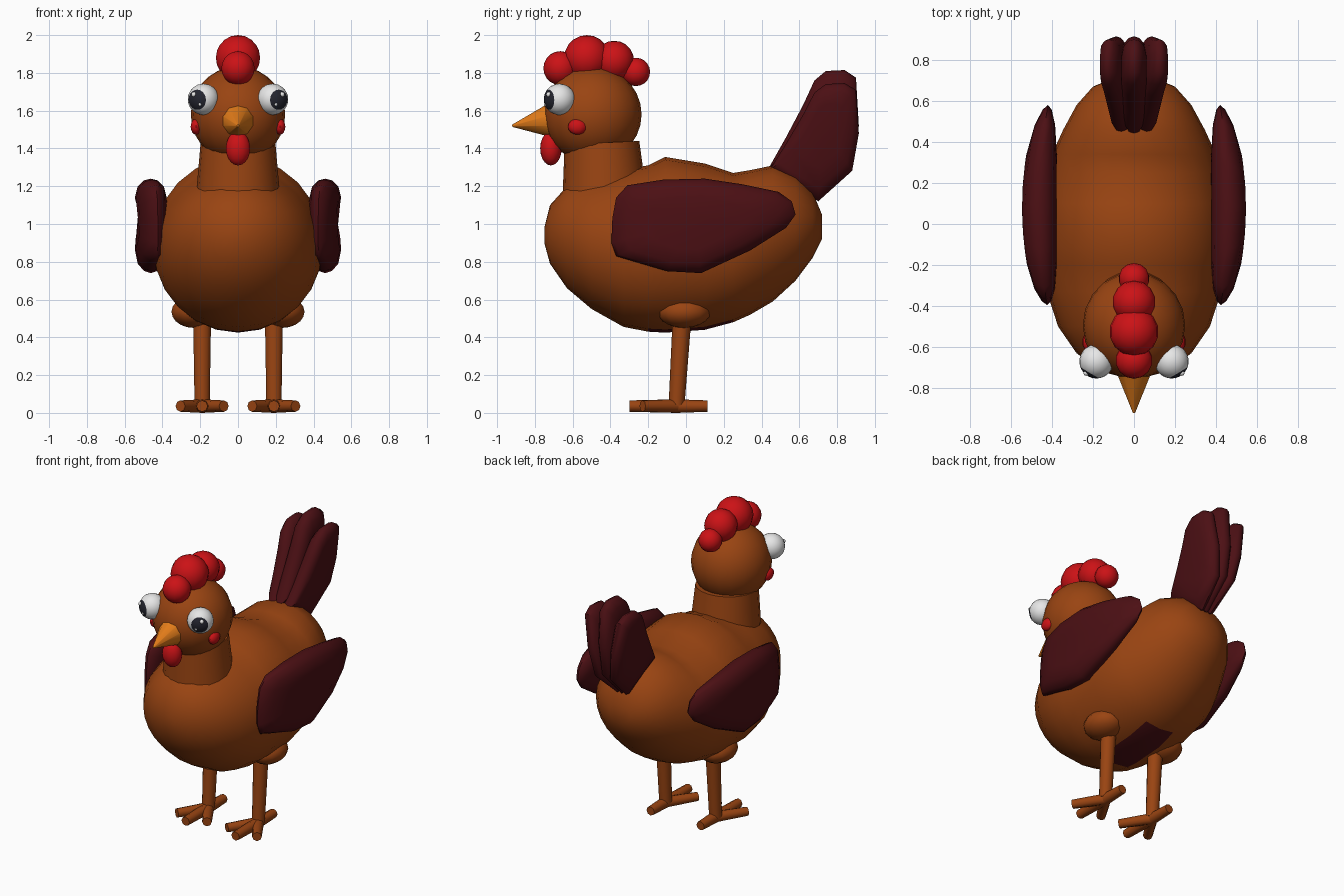
import bpy, bmesh, math
from mathutils import Vector, Matrix

if "Cube" in bpy.data.objects:
    bpy.data.objects.remove(bpy.data.objects["Cube"])


def material(name, rgb):
    m = bpy.data.materials.new(name)
    m.diffuse_color = (*rgb, 1)
    m.use_nodes = True
    m.node_tree.nodes["Principled BSDF"].inputs["Base Color"].default_value = m.diffuse_color
    return m


BROWN = material("brown feathers", (0.32, 0.058, 0.006))
DARK = material("dark maroon feathers", (0.072, 0.005, 0.007))
RED = material("red skin", (0.60, 0.006, 0.008))
ORANGE = material("orange beak", (0.76, 0.20, 0.010))
WHITE = material("eye white", (0.85, 0.85, 0.85))
BLACK = material("pupil black", (0.017, 0.018, 0.028))


def finish(name, bm, mats, angle=50):
    bmesh.ops.recalc_face_normals(bm, faces=bm.faces)
    me = bpy.data.meshes.new(name)
    bm.to_mesh(me)
    bm.free()
    ob = bpy.data.objects.new(name, me)
    bpy.context.collection.objects.link(ob)
    for m in mats:
        me.materials.append(m)
    bpy.ops.object.select_all(action='DESELECT')
    ob.select_set(True)
    bpy.context.view_layer.objects.active = ob
    bpy.ops.object.shade_smooth_by_angle(angle=math.radians(angle))
    return ob


def skin(bm, rings):
    """Join equal-length rings of points and cap both ends."""
    vs = [[bm.verts.new(p) for p in r] for r in rings]
    n = len(vs[0])
    for a, b in zip(vs, vs[1:]):
        for i in range(n):
            bm.faces.new((a[i], a[(i + 1) % n], b[(i + 1) % n], b[i]))
    bm.faces.new(vs[0])
    bm.faces.new(vs[-1])


def ball(name, loc, radii, mat, seg=16, rings=10):
    bm = bmesh.new()
    bmesh.ops.create_uvsphere(bm, u_segments=seg, v_segments=rings, radius=1,
                              matrix=Matrix.Translation(loc) @ Matrix.Diagonal((*radii, 1)))
    return finish(name, bm, [mat])


def add_rod(bm, a, b, r1, r2, seg=10):
    a, b = Vector(a), Vector(b)
    d = b - a
    mat = Matrix.Translation((a + b) / 2) @ d.to_track_quat('Z', 'Y').to_matrix().to_4x4()
    bmesh.ops.create_cone(bm, cap_ends=True, segments=seg, radius1=r1, radius2=r2,
                          depth=d.length, matrix=mat)


def pillow(name, outline, centre_x, thick):
    """Rounded slab from a (y, z) outline; centre_x and thick depend on y, z."""
    cy = sum(p[0] for p in outline) / len(outline)
    cz = sum(p[1] for p in outline) / len(outline)
    rings = []
    for s, t in ((0.55, -1), (0.82, -0.82), (0.96, -0.42), (1, 0),
                 (0.96, 0.42), (0.82, 0.82), (0.55, 1)):
        ring = []
        for y, z in outline:
            y, z = cy + (y - cy) * s, cz + (z - cz) * s
            ring.append((centre_x(y, z) + t * thick(y, z), y, z))
        rings.append(ring)
    bm = bmesh.new()
    skin(bm, rings)
    return finish(name, bm, [DARK])


# Body: elliptical sections along y (y, bottom, top, half width)
sections = [(-0.75, 0.90, 0.98, 0.04), (-0.72, 0.79, 1.10, 0.16), (-0.63, 0.66, 1.20, 0.28),
            (-0.50, 0.55, 1.25, 0.37), (-0.33, 0.455, 1.29, 0.425), (-0.20, 0.43, 1.31, 0.445),
            (-0.11, 0.425, 1.355, 0.45), (0.10, 0.44, 1.32, 0.45), (0.25, 0.48, 1.27, 0.425),
            (0.34, 0.52, 1.285, 0.40), (0.46, 0.59, 1.31, 0.345), (0.58, 0.70, 1.26, 0.28),
            (0.67, 0.82, 1.17, 0.20), (0.72, 0.92, 1.05, 0.08)]
bm = bmesh.new()
skin(bm, [[(w * math.cos(k * math.tau / 24), y,
            (lo + hi) / 2 + (hi - lo) / 2 * math.sin(k * math.tau / 24)) for k in range(24)]
          for y, lo, hi, w in sections])
# Dark patch on the belly
for f in bm.faces:
    c = f.calc_center_median()
    if c.z < 0.50 and abs(c.x) < 0.13 and -0.18 < c.y < 0.2:
        f.material_index = 1
finish("body", bm, [BROWN, DARK])

# Neck and head
bm = bmesh.new()
add_rod(bm, (0, -0.43, 1.12), (0, -0.445, 1.43), 0.225, 0.198, 20)
finish("neck", bm, [BROWN])
ball("head", (0, -0.495, 1.58), (0.25, 0.26, 0.255), BROWN, 20, 14)

# Comb
for i, (y, z, r) in enumerate([(-0.665, 1.825, 0.09), (-0.525, 1.88, 0.12),
                               (-0.38, 1.865, 0.105), (-0.265, 1.805, 0.075)]):
    ball(f"comb_{i + 1}", (0, y, z), (r, r, r), RED, 14, 10)

# Beak and wattle
bm = bmesh.new()
add_rod(bm, (0, -0.70, 1.55), (0, -0.92, 1.52), 0.098, 0.006, 10)
finish("beak", bm, [ORANGE])
ball("wattle", (0, -0.715, 1.40), (0.066, 0.057, 0.09), RED, 14, 10)

wing_outline = [(-0.39, 1.03), (-0.37, 1.14), (-0.31, 1.205), (-0.12, 1.235), (0.10, 1.24),
                (0.30, 1.21), (0.49, 1.17), (0.56, 1.12), (0.58, 1.05), (0.53, 0.98),
                (0.34, 0.86), (0.08, 0.74), (-0.10, 0.75), (-0.27, 0.80), (-0.37, 0.83),
                (-0.395, 0.90)]
tail_outline = [(0.44, 1.30), (0.53, 1.46), (0.62, 1.63), (0.68, 1.76), (0.74, 1.81),
                (0.84, 1.815), (0.90, 1.775), (0.915, 1.52), (0.88, 1.30), (0.70, 1.12)]

for side, s in (("left", -1), ("right", 1)):
    # Eye: ball whose pole looks outward and forward, pupil on the polar faces
    look = Vector((0.5 * s, -0.84, -0.03)).normalized()
    centre = Vector((0.183 * s, -0.67, 1.66))
    bm = bmesh.new()
    bmesh.ops.create_uvsphere(bm, u_segments=20, v_segments=18, radius=0.083)
    for f in bm.faces:
        if f.calc_center_median().z > 0.083 * 0.78:
            f.material_index = 1
    turn = look.to_track_quat('Z', 'Y').to_matrix().to_4x4()
    bmesh.ops.transform(bm, matrix=Matrix.Translation(centre) @ turn, verts=bm.verts)
    finish(side + "_eye", bm, [WHITE, BLACK])
    # Glints on the pupil
    for k, (dx, dz, r) in enumerate(((0.25, 0.42, 0.014), (-0.3, -0.28, 0.009))):
        d = (look + Vector((dx * s, 0, dz))).normalized()
        ball(f"{side}_eye_glint_{k + 1}", centre + d * 0.08, (r, r, r), WHITE, 8, 6)

    ball(side + "_ear_lobe", (0.222 * s, -0.575, 1.515), (0.03, 0.05, 0.042), RED, 10, 8)

    # Wing
    pillow(side + "_wing", wing_outline,
           lambda y, z: s * (0.462 - 0.17 * (y - 0.08) ** 2),
           lambda y, z: 0.084 * (1 - 1.7 * (y - 0.08) ** 2))

    # Side tail feather, lower and splayed outward
    pillow(side + "_tail_feather", [(y, 1.12 + (z - 1.12) * 0.9) for y, z in tail_outline],
           lambda y, z: s * (0.03 + 0.09 * (z - 1.1) / 0.6),
           lambda y, z: 0.055)

    # Thigh, shin and toes
    x = 0.19 * s
    ball(side + "_thigh", (0.235 * s, -0.01, 0.535), (0.12, 0.14, 0.085), BROWN, 14, 10)
    bm = bmesh.new()
    add_rod(bm, (x, -0.05, 0.04), (x, -0.02, 0.52), 0.042, 0.05)
    finish(side + "_shin", bm, [BROWN])
    bm = bmesh.new()
    for tx, ty in ((0, -0.30), (-0.115, -0.23), (0.115, -0.23), (0, 0.115)):
        add_rod(bm, (x, -0.05, 0.036), (x + tx, ty, 0.036), 0.036, 0.03, 8)
    finish(side + "_foot", bm, [BROWN])

# Middle tail feather
pillow("middle_tail_feather", tail_outline, lambda y, z: 0, lambda y, z: 0.06)
